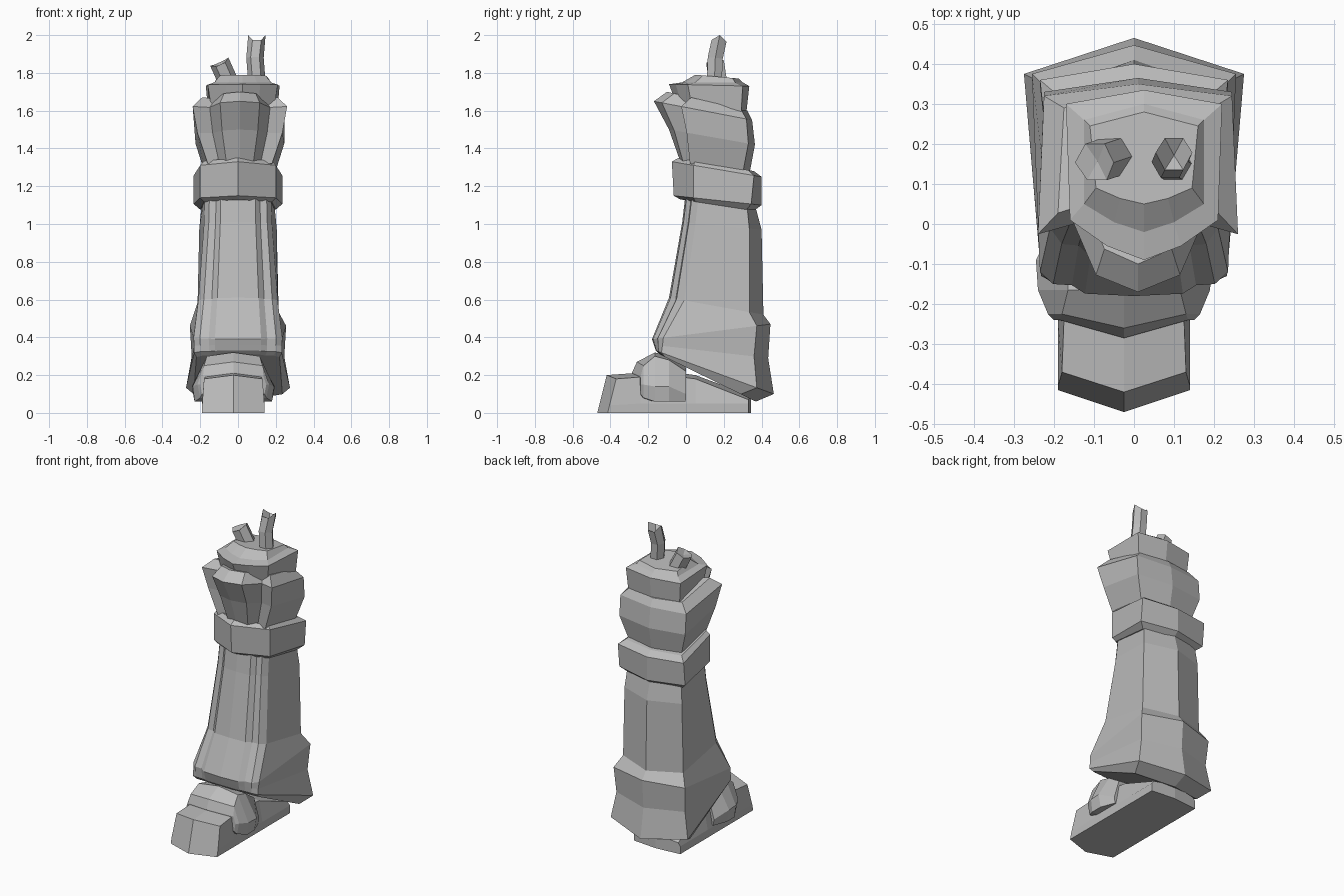
import bpy, bmesh, math
from mathutils import Vector

if "Cube" in bpy.data.objects:
    bpy.data.objects.remove(bpy.data.objects["Cube"], do_unlink=True)

GREY = (0.5, 0.5, 0.5, 1)
stone = bpy.data.materials.new("plain_grey")
stone.use_nodes = True
stone.diffuse_color = GREY
stone.node_tree.nodes["Principled BSDF"].inputs["Base Color"].default_value = GREY


def loft(name, rings, tip=None):
    """Skin a stack of closed rings; an optional tip point closes the end as a fan."""
    bm = bmesh.new()
    rows = [[bm.verts.new(p) for p in ring] for ring in rings]
    count = len(rows[0])
    half = count // 2
    for low, high in zip(rows, rows[1:]):
        for i in range(count):
            j = (i + 1) % count
            bm.faces.new((low[i], low[j], high[j], high[i]))
    # Caps are folded along the middle line
    for row in (rows[:1] if tip else [rows[0], rows[-1]]):
        bm.faces.new(row[:half + 1])
        bm.faces.new(row[half:] + row[:1])
    if tip:
        point = bm.verts.new(tip)
        for i in range(count):
            bm.faces.new((rows[-1][i], rows[-1][(i + 1) % count], point))
    bmesh.ops.recalc_face_normals(bm, faces=bm.faces)
    mesh = bpy.data.meshes.new(name)
    bm.to_mesh(mesh)
    bm.free()
    mesh.materials.append(stone)
    obj = bpy.data.objects.new(name, mesh)
    bpy.context.collection.objects.link(obj)
    return obj


def mirrored(half, centre):
    """Complete a half outline that starts and ends on the middle line."""
    other = [(-x, y, z) for x, y, z in half[-2:0:-1]]
    return [(x + centre, y, z) for x, y, z in half + other]


def tilted_ring(profile, centre, front_w, back_w, front, corner, back_corner, back, z_front, z_back):
    """Horizontal armour section: shaped front, straight sides, pointed back."""
    flat = [(fx * front_w, front + fy * (corner - front)) for fx, fy in profile]
    flat += [(back_w, back_corner), (0, back)]
    slope = (z_back - z_front) / (back - front)
    return mirrored([(x, y, z_front + slope * (y - front)) for x, y in flat], centre)


def armour(name, profile, centre, rows):
    return loft(name, [tilted_ring(profile, centre, *row) for row in rows])


# Row layout: front width, back width, front, corner, back corner, back, front height, back height
SHIN = ((0, 0), (0.52, 0.1), (0.66, 0.45), (0.86, 0.5), (1, 1))
WEDGE = ((0, 0), (1, 1))
KNEE = ((0, 0), (0.42, 0.25), (0.64, 1), (1, 0.85))
RIM = ((0, 0), (0.5, 0.35), (1, 1))

# Greave with flared ankle and tucked-in lower rim
armour("greave", SHIN, 0, [
    (0.22, 0.235, -0.14, -0.11, 0.29, 0.37, 0.31, 0.06),
    (0.232, 0.275, -0.16, -0.13, 0.375, 0.465, 0.33, 0.1),
    (0.232, 0.245, -0.17, -0.125, 0.36, 0.435, 0.36, 0.29),
    (0.235, 0.255, -0.18, -0.12, 0.375, 0.447, 0.39, 0.47),
    (0.21, 0.215, -0.09, -0.01, 0.335, 0.41, 0.61, 0.52),
    (0.18, 0.205, -0.02, 0.05, 0.335, 0.4, 1.01, 0.97),
    (0.175, 0.19, 0, 0.07, 0.32, 0.36, 1.18, 1.12),
])

# Cuff under the knee
armour("cuff", WEDGE, 0, [
    (0.18, 0.2, -0.03, 0.05, 0.32, 0.36, 1.13, 1.07),
    (0.2, 0.235, -0.065, 0.04, 0.345, 0.4, 1.15, 1.1),
    (0.2, 0.235, -0.075, 0.04, 0.36, 0.4, 1.33, 1.25),
    (0.18, 0.2, -0.04, 0.05, 0.33, 0.36, 1.35, 1.28),
])

# Flared knee guard with notched front
armour("knee_guard", KNEE, 0.01, [
    (0.17, 0.185, -0.03, 0.03, 0.3, 0.335, 1.33, 1.26),
    (0.225, 0.235, -0.09, 0.02, 0.33, 0.365, 1.5, 1.42),
    (0.25, 0.235, -0.17, 0, 0.32, 0.35, 1.65, 1.55),
    (0.2, 0.185, -0.1, 0.05, 0.29, 0.325, 1.7, 1.6),
])

# Thigh stump
armour("thigh_stump", RIM, 0.025, [
    (0.16, 0.18, -0.03, 0.04, 0.29, 0.315, 1.58, 1.55),
    (0.185, 0.195, -0.09, 0.01, 0.3, 0.335, 1.74, 1.73),
    (0.15, 0.15, -0.02, 0.05, 0.26, 0.3, 1.75, 1.75),
    (0.12, 0.135, 0.05, 0.09, 0.245, 0.28, 1.79, 1.77),
])


def foot_section(y, base_width, width, top_width, low, lip, height, nose, lean):
    """Upright section across the foot, with the middle pushed forward."""
    half = [(0, low), (base_width, low), (width, lip), (top_width, height - 0.02), (0, height)]
    pts = [(x, y + (nose if x else 0) + lean * z, z) for x, z in half]
    return mirrored(pts, -0.025)


# Toe box running back over the sole to the heel
loft("toe_and_sole", [foot_section(*row) for row in [
    (-0.47, 0.165, 0.165, 0.155, 0, 0.04, 0.2, 0.055, 0.25),
    (-0.28, 0.165, 0.165, 0.15, 0, 0.05, 0.21, 0.04, 0),
    (-0.1, 0.165, 0.165, 0.14, 0, 0.05, 0.22, 0, 0),
    (0.05, 0.165, 0.165, 0.14, 0, 0.05, 0.2, 0, 0),
    (0.345, 0.165, 0.165, 0.15, 0, 0.05, 0.09, -0.015, 0),
]])

# Bulging instep plate
loft("instep", [foot_section(*row) for row in [
    (-0.285, 0.165, 0.175, 0.16, 0.1, 0.15, 0.215, 0.045, 0),
    (-0.26, 0.175, 0.19, 0.155, 0.08, 0.15, 0.27, 0.035, 0),
    (-0.165, 0.205, 0.215, 0.14, 0.06, 0.14, 0.32, 0, 0),
    (-0.09, 0.205, 0.22, 0.14, 0.06, 0.14, 0.3, 0, 0),
    (0.0, 0.17, 0.175, 0.14, 0.06, 0.1, 0.24, 0, 0),
]])


def bone(name, path, radius, jag):
    """Six-sided broken shaft with a sunken, jagged end."""
    path = [Vector(p) for p in path]
    axis = (path[-1] - path[0]).normalized()
    side = axis.cross(Vector((0, 1, 0))).normalized()
    across = axis.cross(side)
    rings = []
    for k, centre in enumerate(path):
        ring = []
        for i in range(6):
            angle = i * math.pi / 3
            lift = jag * (i % 3 == 0) if k == len(path) - 1 else 0
            ring.append(centre + radius * (side * math.cos(angle) + across * math.sin(angle)) + axis * lift)
        rings.append(ring)
    return loft(name, rings, path[-1] - axis * jag)


# Broken bones
bone("tall_bone", [(0.1, 0.15, 1.75), (0.09, 0.155, 1.88), (0.1, 0.175, 1.97)], 0.046, 0.03)
bone("short_bone", [(-0.05, 0.17, 1.75), (-0.095, 0.155, 1.85)], 0.053, 0.01)
